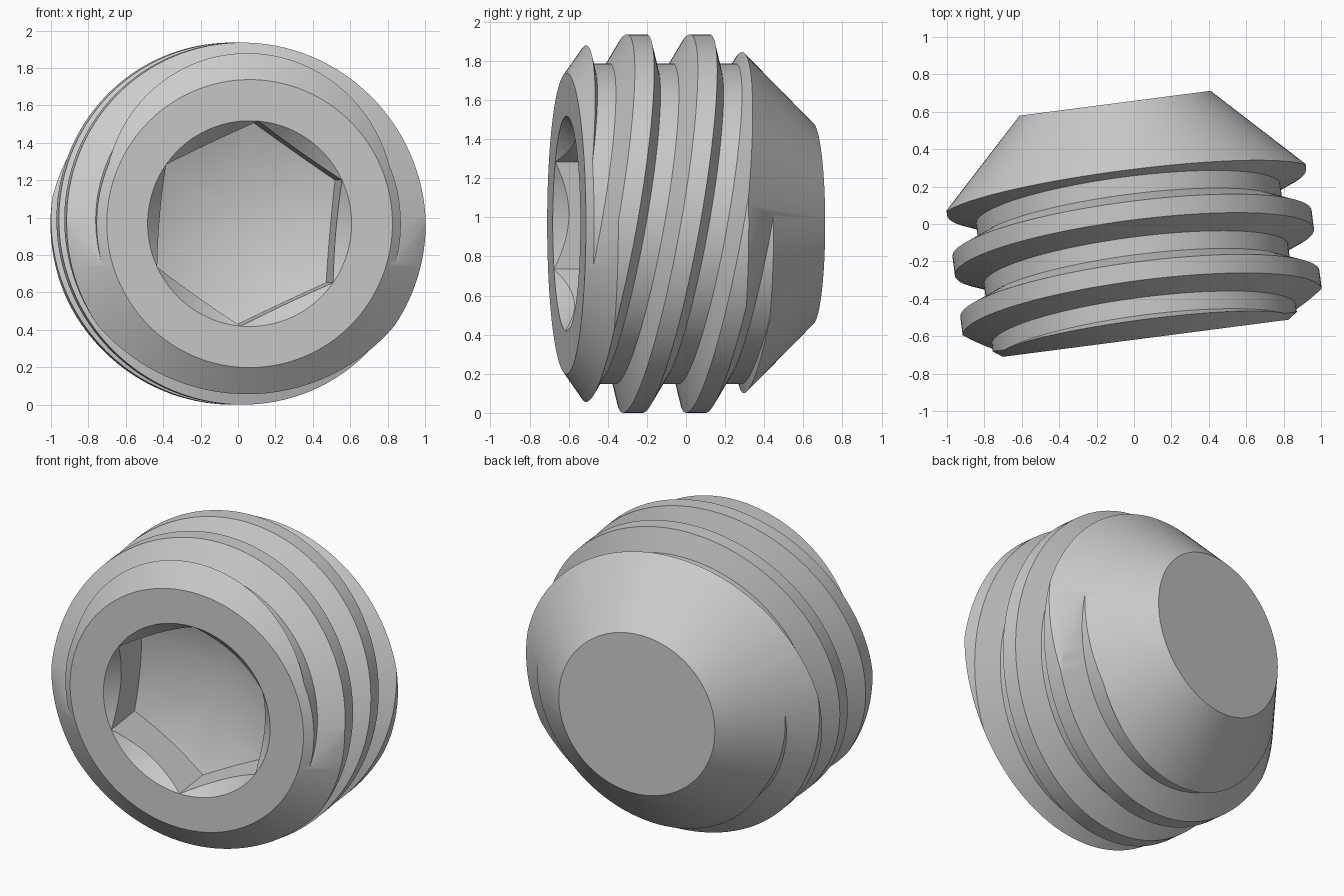
import bpy, bmesh, math

cube = bpy.data.objects.get("Cube")
if cube:
    bpy.data.objects.remove(cube, do_unlink=True)

steel = bpy.data.materials.new("grey_steel")
steel.use_nodes = True
GREY = (0.6, 0.6, 0.6, 1)
steel.diffuse_color = GREY
steel.node_tree.nodes["Principled BSDF"].inputs["Base Color"].default_value = GREY


def lathe(name, profile, sides=128, phase=0.0, slant=0.0):
    """Closed solid turned round the y axis from (radius, y) points; slant leans it along y."""
    bm = bmesh.new()
    rings = []
    for r, y in profile:
        if r == 0:
            rings.append([bm.verts.new((0, y, 0))] * sides)
            continue
        ring = []
        for i in range(sides):
            a = phase + math.tau * i / sides
            z = r * math.sin(a)
            ring.append(bm.verts.new((r * math.cos(a), y + slant * z, z)))
        rings.append(ring)
    for lower, upper in zip(rings, rings[1:]):
        for i in range(sides):
            j = (i + 1) % sides
            corners = [lower[i], lower[j], upper[j], upper[i]]
            bm.faces.new(list(dict.fromkeys(corners)))
    bmesh.ops.recalc_face_normals(bm, faces=bm.faces)
    mesh = bpy.data.meshes.new(name)
    bm.to_mesh(mesh)
    bm.free()
    mesh.materials.append(steel)
    obj = bpy.data.objects.new(name, mesh)
    bpy.context.collection.objects.link(obj)
    return obj


def combine(target, tool, operation):
    """Apply a boolean and throw the tool away."""
    mod = target.modifiers.new(operation.lower(), "BOOLEAN")
    mod.operation, mod.solver, mod.object = operation, "EXACT", tool
    bpy.context.view_layer.objects.active = target
    bpy.ops.object.modifier_apply(modifier=mod.name)
    bpy.data.objects.remove(tool, do_unlink=True)


FRONT, BACK = -0.614, 0.653
CREST, ROOT, PITCH = 0.968, 0.82, 0.325

# Threaded rod: slanted ridges with flat crests
ridges = [(0, -1.3), (ROOT, -1.3)]
for n in range(-3, 4):
    mid = -0.1 + n * PITCH
    ridges += [(ROOT, mid - 0.115), (CREST, mid - 0.05),
               (CREST, mid + 0.05), (ROOT, mid + 0.115)]
ridges += [(ROOT, 1.3), (0, 1.3)]
screw = lathe("set_screw", ridges, slant=0.178)

# Blank with a short front chamfer and a long back cone
blank = lathe("blank", [(0, FRONT), (0.77, FRONT), (1.05, FRONT + 0.2),
                        (1.05, BACK - 0.535), (0.515, BACK), (0, BACK)])
combine(screw, blank, "INTERSECT")

# Hexagonal socket with a conical floor and a countersunk mouth
socket = lathe("socket", [(0, FRONT - 0.2), (0.55, FRONT - 0.2),
                          (0.55, BACK - 0.1), (0, BACK - 0.1)], 6, math.radians(25))
drill = lathe("drill", [(0, FRONT - 0.3), (0.7, FRONT - 0.3),
                        (0.7, FRONT + 0.24), (0, FRONT + 0.49)])
combine(socket, drill, "INTERSECT")
combine(screw, socket, "DIFFERENCE")
mouth = lathe("mouth", [(0, FRONT - 0.1), (0.65, FRONT - 0.1), (0.4, FRONT + 0.15), (0, FRONT + 0.15)])
combine(screw, mouth, "DIFFERENCE")

# Place the screw with its slight turn, and keep the edges crisp
screw.location = (-0.017, -0.002, CREST)
screw.rotation_euler.z = math.radians(7.4)
screw.data.materials.clear()
screw.data.materials.append(steel)
for obj in bpy.context.selected_objects:
    obj.select_set(False)
screw.select_set(True)
bpy.context.view_layer.objects.active = screw
bpy.ops.object.shade_smooth_by_angle(angle=math.radians(25))
